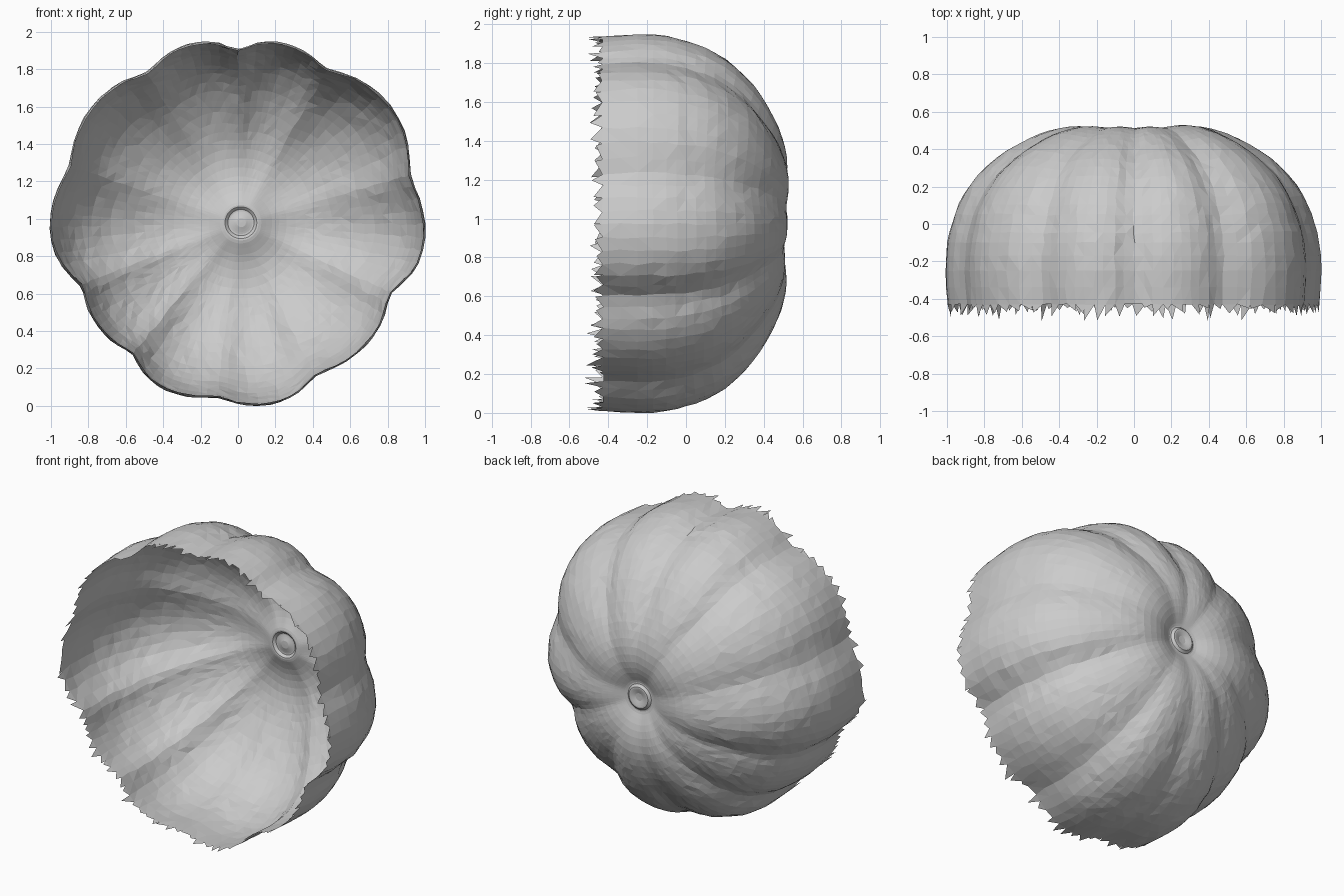
import bpy, bmesh, math, random
from mathutils import Vector

if "Cube" in bpy.data.objects:
    bpy.data.objects.remove(bpy.data.objects["Cube"])

random.seed(4)
CX, CZ = 0.0, 0.972
STEPS = 10          # columns per lobe

# Grooves: (angle in degrees, groove radius, peak radius of the lobe that follows)
LOBES = [(16, .945, 1.035), (60, .945, 1.0), (90, .92, 1.0), (121, .935, 1.005),
         (161, .945, 1.01), (201, .89, .93), (231, .885, .97), (263, .925, .982),
         (297, .90, .945), (336, .88, 1.005)]

# Shell profile: (y, radius) from the torn rim to the navel
PROFILE = [(-.43, .968), (-.25, .98), (-.1, .97), (0, .945), (.1, .91), (.2, .853),
           (.3, .765), (.38, .665), (.45, .545), (.49, .45), (.515, .35), (.515, .25),
           (.495, .17), (.468, .11), (.464, .085), (.478, .07), (.476, .05), (.468, .025)]


def smooth_path(pts, sub):
    """Catmull-Rom resampling."""
    p = [Vector(q) for q in pts]
    p = [2 * p[0] - p[1]] + p + [2 * p[-1] - p[-2]]
    out = []
    for i in range(1, len(p) - 2):
        a, b, c, d = p[i - 1:i + 3]
        for k in range(sub):
            t = k / sub
            out.append(0.5 * (2 * b + (c - a) * t + (2 * a - 5 * b + 4 * c - d) * t * t
                              + (3 * b - a - 3 * c + d) * t ** 3))
    return out + [p[-2]]


def blur(vals, times):
    """Soften a ring of values to round off the grooves."""
    for _ in range(times):
        vals = [(vals[i - 1] + 2 * v + vals[(i + 1) % len(vals)]) / 4
                for i, v in enumerate(vals)]
    return vals


# Columns: angle and deviation from the mean radius
angles, devs = [], []
for i, (a0, g0, peak) in enumerate(LOBES):
    a1, g1, _ = LOBES[(i + 1) % len(LOBES)]
    if a1 < a0:
        a1 += 360
    for k in range(STEPS):
        t = k / STEPS
        base = g0 + (g1 - g0) * t
        r = base + (peak - base) * math.sin(math.pi * t) ** 0.7
        angles.append(math.radians(a0 + (a1 - a0) * t))
        devs.append(r - 0.98)
sharp, soft = blur(devs, 1), blur(devs, 6)

path = smooth_path(PROFILE, 2)
bm = bmesh.new()
rows = []
for j, p in enumerate(path):
    q0, q1 = path[max(j - 1, 0)], path[min(j + 1, len(path) - 1)]
    tan = (q1 - q0).normalized()
    n = Vector((-tan.y, tan.x))
    fade = max(0, min(1, (p.y - .09) / .55))
    shift = .018 * max(0, 1 - p.y / .6)      # navel sits slightly right of centre
    row = []
    for ang, s0, s1 in zip(angles, soft, sharp):
        dev = s0 + (s1 - s0) * fade
        jit = random.uniform(-.002, .002) * fade
        r = p.y + n.y * dev * fade + jit
        y = p.x + n.x * dev * fade * .55 + jit
        ang += random.uniform(-.008, .008) * fade
        row.append(bm.verts.new((CX + shift + r * math.cos(ang), y,
                                 CZ + shift * .5 + r * math.sin(ang))))
    rows.append(row)

# Skin, with a closing cap at the navel
N = len(angles)
for lo, hi in zip(rows, rows[1:]):
    for i in range(N):
        k = (i + 1) % N
        bm.faces.new((lo[i], lo[k], hi[k], hi[i]))
tip = bm.verts.new((CX + .018, .467, CZ + .009))
for i in range(N):
    bm.faces.new((rows[-1][i], rows[-1][(i + 1) % N], tip))

# Ragged teeth along the torn rim
for i in range(N):
    a, b = rows[0][i], rows[0][(i + 1) % N]
    if random.random() < .9:
        co = a.co.lerp(b.co, random.uniform(-.1, 1.1))
        co.y -= random.choice((.025, .04, .05, .06, .085)) * random.uniform(.7, 1.1)
        bm.faces.new((b, a, bm.verts.new(co)))

bmesh.ops.triangulate(bm, faces=bm.faces[:])
bmesh.ops.recalc_face_normals(bm, faces=bm.faces[:])
if sum(f.normal.dot(f.calc_center_median() - Vector((0, -.3, CZ))) for f in bm.faces) < 0:
    bmesh.ops.reverse_faces(bm, faces=bm.faces[:])
low = min(v.co.z for v in bm.verts)
for v in bm.verts:
    v.co.z -= low

mesh = bpy.data.meshes.new("pumpkin_half_shell")
bm.to_mesh(mesh)
bm.free()
obj = bpy.data.objects.new("pumpkin_half_shell", mesh)
bpy.context.collection.objects.link(obj)
